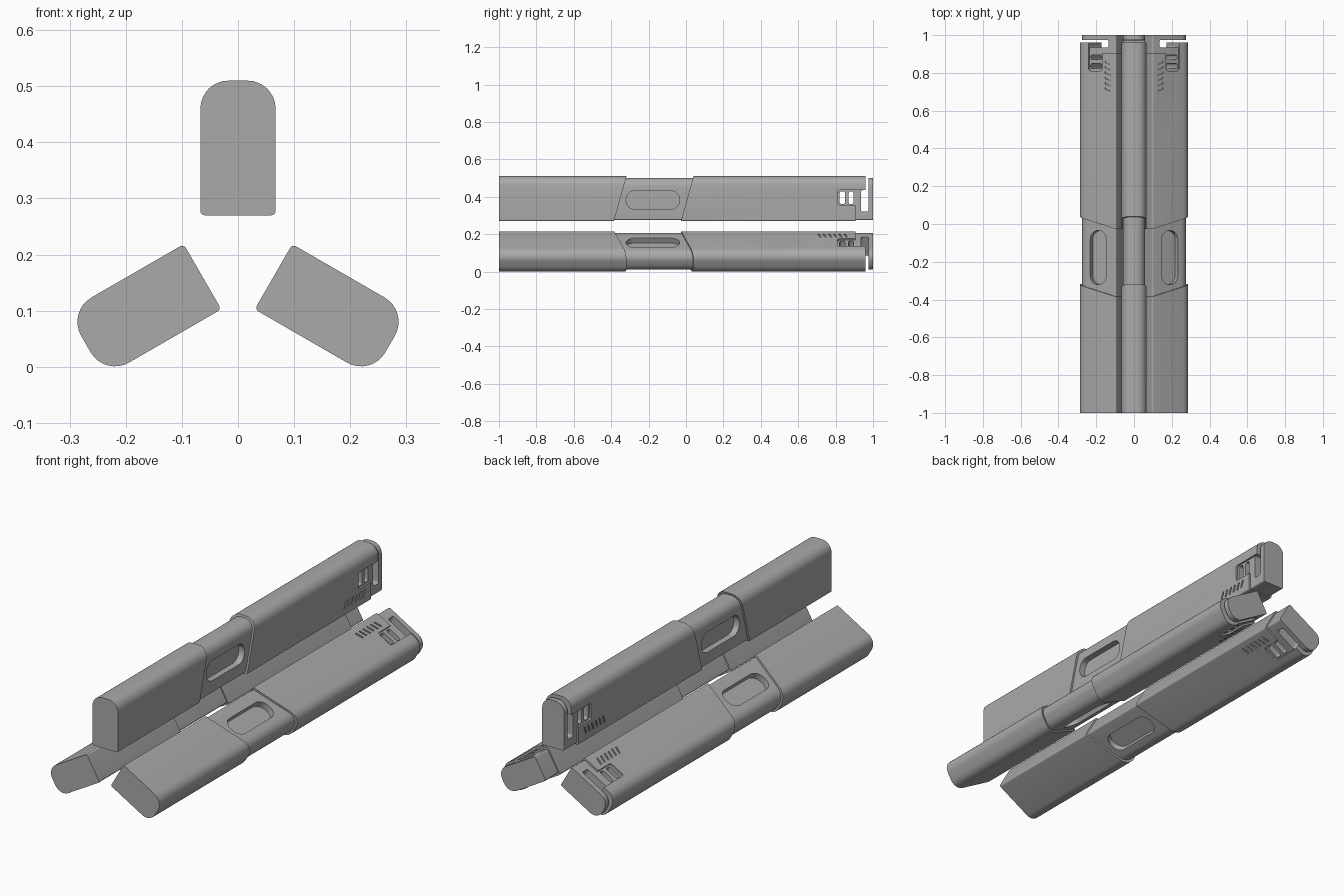
import bpy, bmesh, math
from mathutils import Matrix

if "Cube" in bpy.data.objects:
    bpy.data.objects.remove(bpy.data.objects["Cube"])

gray = bpy.data.materials.new("medium_gray")
gray.use_nodes = True
gray.diffuse_color = (0.4, 0.4, 0.4, 1)
gray.node_tree.nodes["Principled BSDF"].inputs["Base Color"].default_value = (0.4, 0.4, 0.4, 1)

AXIS_Z = 0.197           # height of the axis the three bars surround
HALF, LOW, HIGH = 0.067, 0.27, 0.51


def rounded(u0, u1, v0, v1, r_low, r_high, steps=8):
    """Outline of a rectangle with separate lower and upper corner radii."""
    pts = []
    corners = [(u1, v0, -1, r_low, -90), (u1, v1, -1, r_high, 0),
               (u0, v1, 1, r_high, 90), (u0, v0, 1, r_low, 180)]
    for u, v, su, r, start in corners:
        cu, cv = u + su * r, v + (r if v == v0 else -r)
        for i in range(steps + 1):
            a = math.radians(start + 90 * i / steps)
            pts.append((cu + r * math.cos(a), cv + r * math.sin(a)))
    return pts


def prism(bm, start, end):
    """Closed solid between two matching outlines."""
    a = [bm.verts.new(p) for p in start]
    b = [bm.verts.new(p) for p in end]
    bm.faces.new(a)
    bm.faces.new(b[::-1])
    for i in range(len(a)):
        j = (i + 1) % len(a)
        bm.faces.new((a[i], b[i], b[j], a[j]))


def make(name, bm):
    bmesh.ops.recalc_face_normals(bm, faces=bm.faces)
    mesh = bpy.data.meshes.new(name)
    bm.to_mesh(mesh)
    bm.free()
    mesh.materials.append(gray)
    obj = bpy.data.objects.new(name, mesh)
    bpy.context.collection.objects.link(obj)
    return obj


def bar(name, inset, y0, y1, slant0=0, slant1=0):
    """Rounded-top bar along y, with optionally slanted ends."""
    outline = rounded(-HALF + inset, HALF - inset, LOW + inset * 0.6,
                      HIGH - inset, 0.008, 0.05 - inset * 0.3)

    def end(y, slant):
        return [(x, y + slant * (z - LOW) / (HIGH - LOW), z) for x, z in outline]
    bm = bmesh.new()
    prism(bm, end(y0, slant0), end(y1, slant1))
    return make(name, bm)


def cut(obj, outlines, x0=-0.2, x1=0.2):
    """Cut (y, z) outlines through the object between two x positions."""
    bm = bmesh.new()
    for pts in outlines:
        prism(bm, [(x0, y, z) for y, z in pts], [(x1, y, z) for y, z in pts])
    cutter = make("cutter", bm)
    cutter.hide_render = True
    mod = obj.modifiers.new("cut", 'BOOLEAN')
    mod.operation, mod.solver, mod.object = 'DIFFERENCE', 'EXACT', cutter
    bpy.context.view_layer.objects.active = obj
    bpy.ops.object.modifier_apply(modifier=mod.name)
    bpy.data.objects.remove(cutter)


# Outer sleeves and the slimmer core that runs through them
front_sleeve = bar("front_sleeve", 0, -1, -0.385, 0, 0.067)
rear_sleeve = bar("rear_sleeve", 0, -0.027, 0.96, 0.067, 0)
core = bar("core", 0.009, -0.45, 1)

# Stepped opening at the rear of the sleeve
cut(rear_sleeve, [rounded(0.81, 0.93, 0.355, 0.435, 0.012, 0.012)])
cut(rear_sleeve, [rounded(0.905, 1.1, 0.2, 0.435, 0.008, 0.008)])

# Slanted vent grooves on both cheeks
vents = []
for i in range(6):
    y = 0.703 + i * 0.028
    vents.append([(y, 0.303), (y + 0.009, 0.303), (y + 0.021, 0.337), (y + 0.012, 0.337)])
for side in (-1, 1):
    x0, x1 = sorted((side * (HALF - 0.006), side * 0.2))
    cut(rear_sleeve, vents, x0, x1)

# Through slots in the core, and the gap that frees the end plate
cut(core, [rounded(0.822, 0.85, 0.362, 0.428, 0.009, 0.009),
           rounded(0.87, 0.895, 0.362, 0.428, 0.009, 0.009)])
cut(core, [rounded(0.935, 0.975, 0.32, 0.435, 0.01, 0.01)])
cut(core, [rounded(0.95, 0.975, 0.41, 0.6, 0.004, 0.004)])

# Long rounded recess in both cheeks of the core
for side in (-1, 1):
    x0, x1 = sorted((side * (HALF - 0.039), side * 0.2))
    cut(core, [rounded(-0.32, -0.035, 0.334, 0.431, 0.045, 0.045)], x0, x1)

# Shade, then repeat every part around the axis
for part in (front_sleeve, rear_sleeve, core):
    bpy.ops.object.select_all(action='DESELECT')
    part.select_set(True)
    bpy.context.view_layer.objects.active = part
    bpy.ops.object.shade_smooth_by_angle(angle=math.radians(30))
    base = part.name
    part.name = "upper_" + base
    for label, angle in (("left", 120), ("right", -120)):
        copy = part.copy()
        copy.name = label + "_" + base
        bpy.context.collection.objects.link(copy)
        pivot = Matrix.Translation((0, 0, AXIS_Z))
        copy.matrix_world = pivot @ Matrix.Rotation(math.radians(angle), 4, 'Y') @ pivot.inverted()
